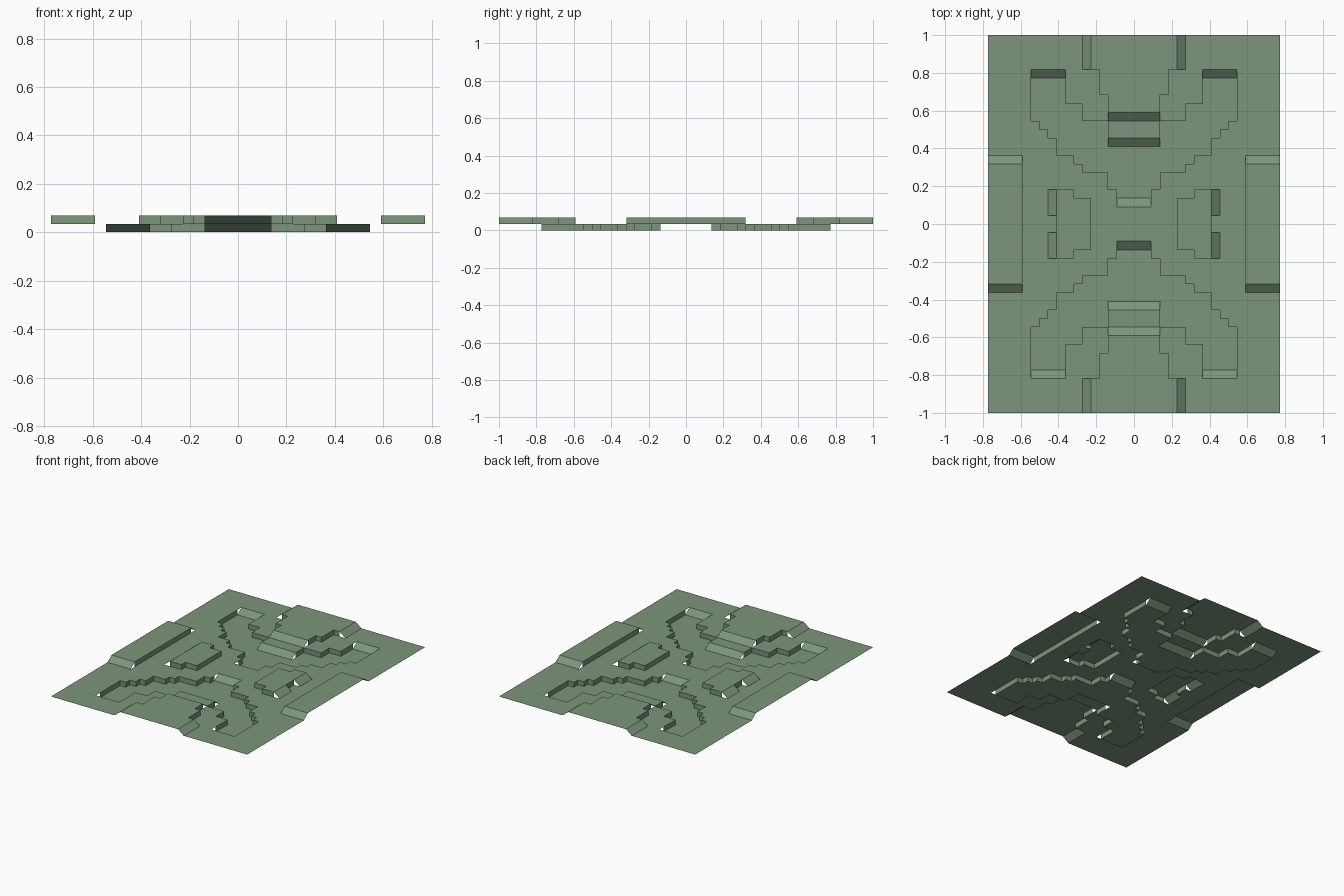
import bpy, bmesh, math

if "Cube" in bpy.data.objects:
    bpy.data.objects.remove(bpy.data.objects["Cube"])

CELL = 1 / 22      # grid cell size
STEP = 0.035       # height of one terrace level
NX, NY = 17, 22    # cells in one quadrant (mirrored in x and y)

green = bpy.data.materials.new("terrain_green")
green.diffuse_color = (0.2, 0.3, 0.2, 1)
green.use_nodes = True
green.node_tree.nodes["Principled BSDF"].inputs["Base Color"].default_value = green.diffuse_color

# Terrace levels of one quadrant: 0 = basin, 1 = ground, 2 = plateau
level = [[1] * NY for _ in range(NX)]


def fill(x0, x1, y0, y1, value):
    for i in range(x0, x1):
        for j in range(y0, y1):
            level[i][j] = value


# Stepped basin with a shelf below the end plateau
for x0, x1, y0, y1 in [(0, 2, 3, 4), (0, 3, 4, 6), (0, 6, 6, 7), (0, 7, 7, 8),
                       (0, 9, 8, 10), (0, 10, 10, 11), (0, 11, 11, 12),
                       (6, 12, 12, 14), (8, 12, 14, 18)]:
    fill(x0, x1, y0, y1, 0)
fill(0, 3, 10, 12, 1)

# Side platform, end plateau and small mesa
for x0, x1, y0, y1 in [(13, 17, 0, 7), (0, 3, 13, 15), (0, 4, 15, 18),
                       (0, 5, 18, 22), (5, 9, 0, 3), (7, 9, 3, 4)]:
    fill(x0, x1, y0, y1, 2)

# Ramps: x0, x1, y0, y1, slope axis, level at low coordinate, at high coordinate
RAMPS = [(13, 17, 7, 8, 'y', 2, 1), (0, 3, 12, 13, 'y', 1, 2),
         (0, 3, 9, 10, 'y', 0, 1), (8, 12, 17, 18, 'y', 0, 1),
         (0, 2, 2, 3, 'y', 1, 0), (5, 6, 18, 22, 'x', 2, 1),
         (9, 10, 1, 4, 'x', 2, 1)]
for r in RAMPS:
    fill(*r[:4], None)


def make_part(name, quads):
    bm = bmesh.new()
    for quad in quads:
        bm.faces.new([bm.verts.new((x * CELL, y * CELL, z * STEP)) for x, y, z in quad])
    bmesh.ops.remove_doubles(bm, verts=bm.verts, dist=1e-5)
    bmesh.ops.dissolve_limit(bm, angle_limit=math.radians(1),
                             verts=bm.verts, edges=bm.edges)
    mesh = bpy.data.meshes.new(name)
    bm.to_mesh(mesh)
    bm.free()
    mesh.materials.append(green)
    obj = bpy.data.objects.new(name, mesh)
    bpy.context.collection.objects.link(obj)
    mirror = obj.modifiers.new("mirror", 'MIRROR')
    mirror.use_axis = (True, True, False)
    mirror.merge_threshold = 0.0005


# Flat floors, one object per level
for k, name in enumerate(["basin_floor", "ground", "plateaus"]):
    make_part(name, [[(i, j, k), (i + 1, j, k), (i + 1, j + 1, k), (i, j + 1, k)]
                     for i in range(NX) for j in range(NY) if level[i][j] == k])

# Vertical cliffs wherever neighbouring flat cells differ; they face the low side
cliffs = []
for i in range(NX):
    for j in range(NY):
        a = level[i][j]
        if i + 1 < NX:
            b = level[i + 1][j]
            if None not in (a, b) and a != b:
                x = i + 1
                cliffs.append([(x, j, b), (x, j + 1, b), (x, j + 1, a), (x, j, a)])
        if j + 1 < NY:
            b = level[i][j + 1]
            if None not in (a, b) and a != b:
                y = j + 1
                cliffs.append([(i + 1, y, b), (i, y, b), (i, y, a), (i + 1, y, a)])
make_part("cliffs", cliffs)

# Sloped ramps with open sides
ramps = []
for x0, x1, y0, y1, axis, lo, hi in RAMPS:
    z = (lo, hi, hi, lo) if axis == 'x' else (lo, lo, hi, hi)
    ramps.append([(x0, y0, z[0]), (x1, y0, z[1]), (x1, y1, z[2]), (x0, y1, z[3])])
make_part("ramps", ramps)
